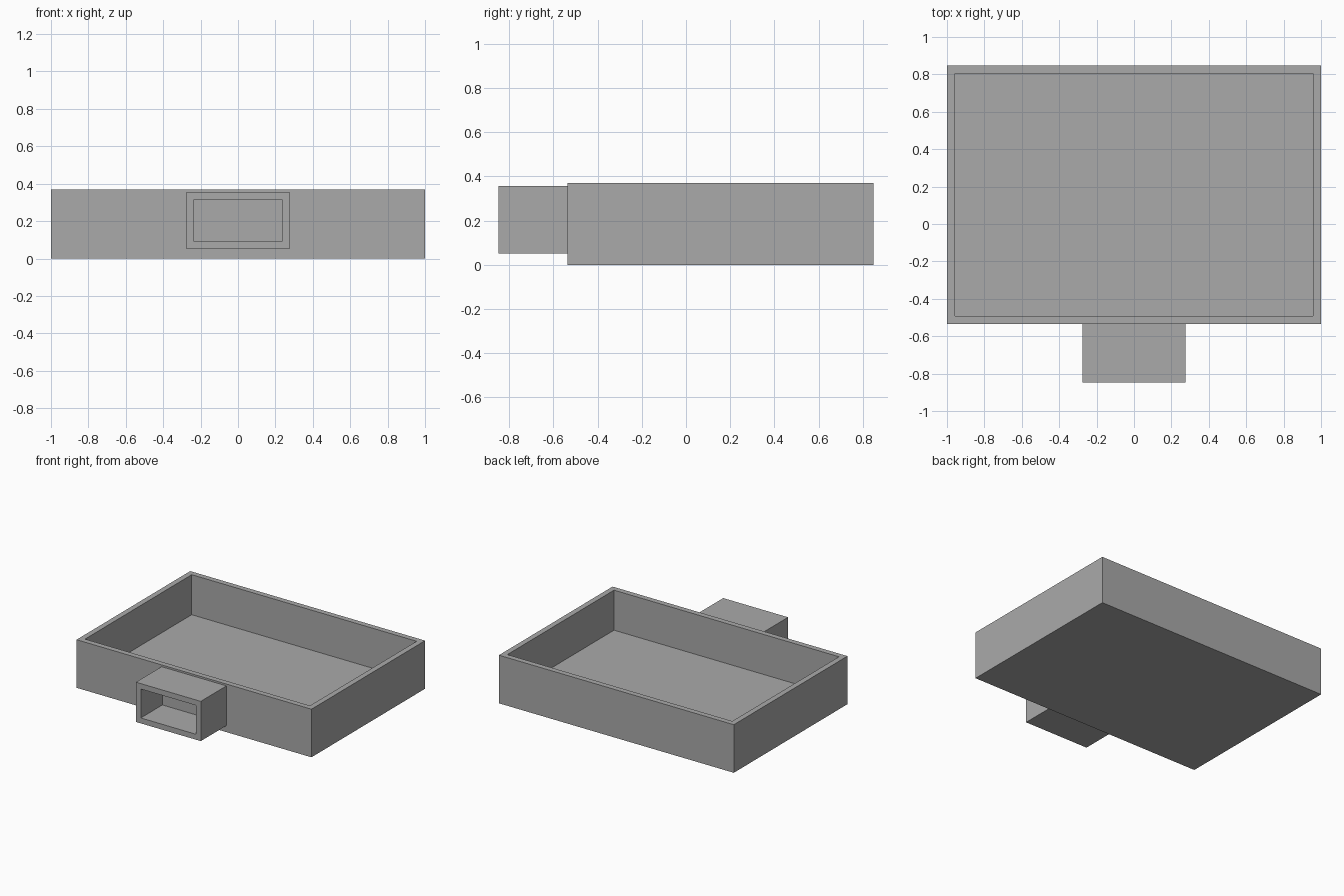
import bpy
import bmesh
from mathutils import Vector

cube = bpy.data.objects.get("Cube")
if cube:
    bpy.data.objects.remove(cube, do_unlink=True)

grey = bpy.data.materials.new("plain grey")
grey.use_nodes = True
colour = (0.4, 0.4, 0.4, 1)
grey.diffuse_color = colour
grey.node_tree.nodes["Principled BSDF"].inputs["Base Color"].default_value = colour


def open_box(name, low, high, opening, wall, floor):
    """Box hollowed from the side that faces the opening direction."""
    low, high, opening = Vector(low), Vector(high), Vector(opening)
    bm = bmesh.new()
    bmesh.ops.create_cube(bm, size=1)
    bmesh.ops.scale(bm, vec=high - low, verts=bm.verts)
    bmesh.ops.translate(bm, vec=(low + high) / 2, verts=bm.verts)
    bm.normal_update()
    mouth = max(bm.faces, key=lambda f: f.normal.dot(opening))
    depth = abs((high - low).dot(opening)) - floor
    # Rim, then sunken floor
    bmesh.ops.inset_region(bm, faces=[mouth], thickness=wall)
    sunk = bmesh.ops.extrude_face_region(bm, geom=[mouth])["geom"]
    bmesh.ops.translate(bm, vec=-opening * depth,
                        verts=[v for v in sunk if isinstance(v, bmesh.types.BMVert)])
    if mouth.is_valid:
        bmesh.ops.delete(bm, geom=[mouth], context="FACES_ONLY")
    bmesh.ops.recalc_face_normals(bm, faces=bm.faces)
    mesh = bpy.data.meshes.new(name)
    bm.to_mesh(mesh)
    bm.free()
    mesh.materials.append(grey)
    obj = bpy.data.objects.new(name, mesh)
    bpy.context.collection.objects.link(obj)
    return obj


# Wide tray, open at the top
open_box("tray", (-1, -0.535, 0), (1, 0.847, 0.37), (0, 0, 1), 0.06, 0.062)
# Small box on the front wall, open towards the front
open_box("front_box", (-0.276, -0.847, 0.05), (0.276, -0.535, 0.356), (0, -1, 0), 0.059, 0.05)
